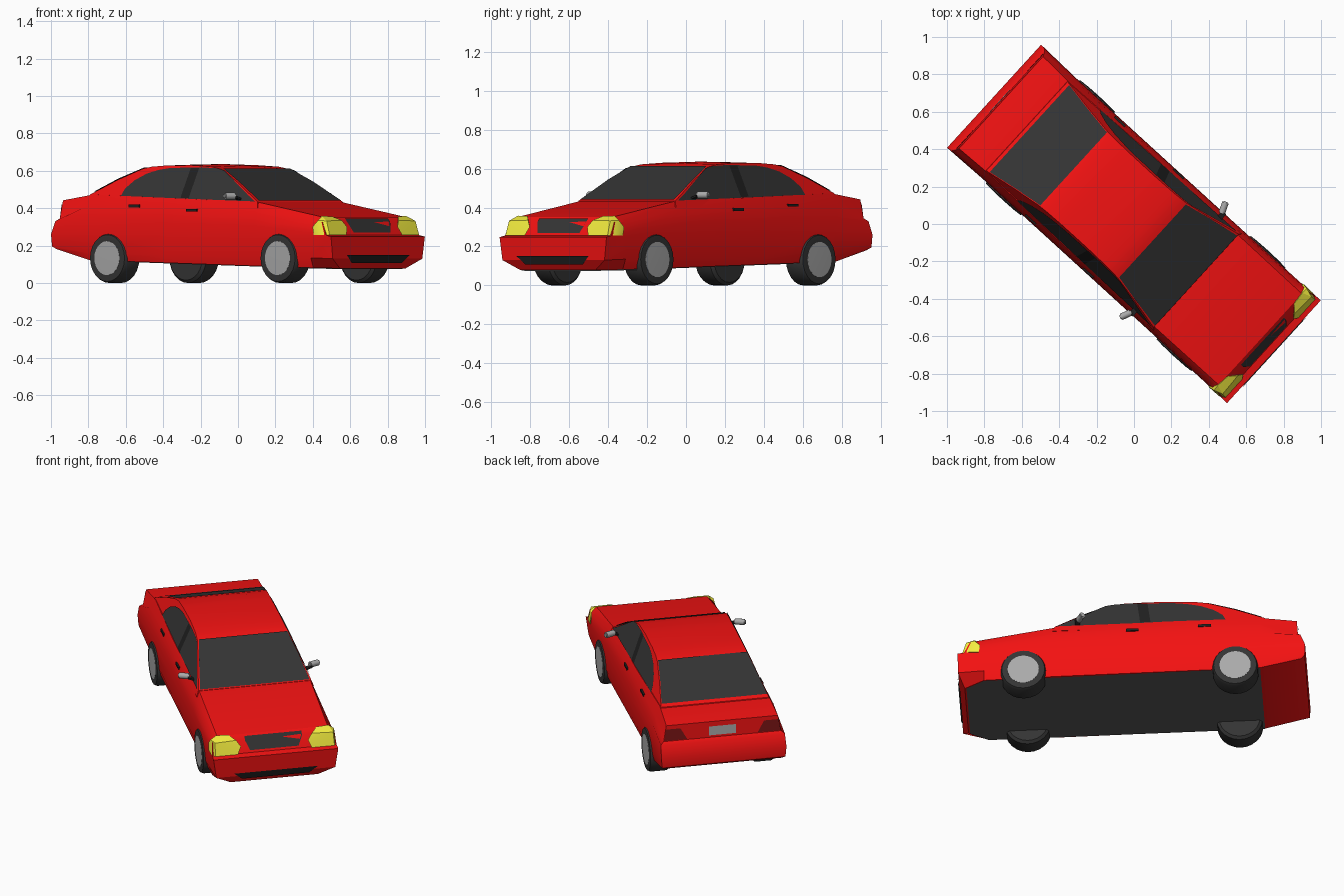
import bpy, bmesh, math
from mathutils import Matrix

if "Cube" in bpy.data.objects:
    bpy.data.objects.remove(bpy.data.objects["Cube"])

# Local axes: u = forward, v = left, z = up; the whole car is turned to face front-right
TURN = Matrix.Rotation(math.radians(-42.4), 4, 'Z')


def mat(name, r, g, b):
    m = bpy.data.materials.new(name)
    m.diffuse_color = (r, g, b, 1)
    m.use_nodes = True
    m.node_tree.nodes["Principled BSDF"].inputs["Base Color"].default_value = m.diffuse_color
    return m


RED = mat("red_paint", 0.9, 0.006, 0.006)
GLASS = mat("dark_glass", 0.035, 0.035, 0.035)
BLACK = mat("black", 0.015, 0.015, 0.015)
YELLOW = mat("lamp_yellow", 0.9, 0.85, 0.05)
TAIL = mat("tail_red", 0.2, 0.008, 0.008)
METAL = mat("metal_grey", 0.4, 0.4, 0.4)
UNDER = mat("under_grey", 0.1, 0.1, 0.1)


def finish(name, bm, material, angle=30):
    bmesh.ops.transform(bm, matrix=TURN, verts=bm.verts)
    me = bpy.data.meshes.new(name)
    bm.to_mesh(me)
    bm.free()
    me.materials.append(material)
    ob = bpy.data.objects.new(name, me)
    bpy.context.collection.objects.link(ob)
    bpy.ops.object.select_all(action='DESELECT')
    ob.select_set(True)
    bpy.context.view_layer.objects.active = ob
    bpy.ops.object.shade_smooth_by_angle(angle=math.radians(angle))
    return ob


def solid(name, verts, faces, material):
    bm = bmesh.new()
    vs = [bm.verts.new(p) for p in verts]
    for f in faces:
        bm.faces.new([vs[i] for i in f])
    bmesh.ops.recalc_face_normals(bm, faces=bm.faces)
    return finish(name, bm, material)


def panel(name, pts, material, facing):
    # single sheet whose normal points along "facing"
    bm = bmesh.new()
    f = bm.faces.new([bm.verts.new(p) for p in pts])
    f.normal_update()
    if sum(a * b for a, b in zip(f.normal, facing)) < 0:
        f.normal_flip()
    return finish(name, bm, material)


def hull(name, pts, material):
    bm = bmesh.new()
    for p in pts:
        bm.verts.new(p)
    bmesh.ops.convex_hull(bm, input=bm.verts)
    bmesh.ops.recalc_face_normals(bm, faces=bm.faces)
    return finish(name, bm, material)


# Lower body: stations from tail to nose, each running from sill to shoulder
tail = [(-.99, .35, .18), (-1.01, .368, .195), (-1.013, .373, .26),
        (-.985, .37, .33), (-.97, .35, .345), (-.963, .333, .442)]
nose = [(.975, .26, .078), (1.01, .355, .13), (1.013, .372, .248),
        (.974, .37, .256), (.943, .363, .325), (.915, .33, .352)]
middle = {
    -.75: [(.355, .122), (.364, .16), (.367, .26), (.365, .35), (.353, .42), (.325, .473)],
    -.2: [(.355, .108), (.364, .15), (.367, .26), (.365, .33), (.355, .40), (.338, .455)],
    .45: [(.355, .091), (.364, .14), (.367, .25), (.366, .31), (.357, .375), (.332, .432)],
    .86: [(.345, .081), (.364, .135), (.369, .248), (.368, .27), (.363, .325), (.33, .362)],
}
stations = [tail] + [[(u, w, z) for w, z in row] for u, row in middle.items()] + [nose]
verts, faces = [], []
for st in stations:
    verts += [(u, -w, z) for u, w, z in st] + [(u, w, z) for u, w, z in reversed(st)]
for s in range(len(stations) - 1):
    for i in range(12):
        j = (i + 1) % 12
        faces.append((s * 12 + i, s * 12 + j, s * 12 + 12 + j, s * 12 + 12 + i))
for base in (0, 12 * (len(stations) - 1)):
    for i in range(5):
        faces.append((base + i, base + i + 1, base + 10 - i, base + 11 - i))
solid("car_body", verts, faces, RED)


# Cabin: side outline spanned across the car, leaning inwards, with a crowned roof
def lean(z):
    return .335 - (z - .44) * .38


outline = [(-.80, .42), (-.775, .474), (-.6, .553), (-.44, .612), (-.38, .622), (-.28, .628),
           (-.1, .630), (.05, .622), (.13, .608), (.27, .537), (.45, .434), (.46, .40)]
n = len(outline)
verts = [(u, -lean(z), z) for u, z in outline]
verts += [(u, 0, z + (.006 if z > .615 else 0)) for u, z in outline]
verts += [(u, lean(z), z) for u, z in outline]
faces = [tuple(range(n)), tuple(range(2 * n, 3 * n))]
for k in (0, n):
    faces += [(k + i, k + (i + 1) % n, k + n + (i + 1) % n, k + n + i) for i in range(n)]
solid("cabin", verts, faces, RED)

# Front and rear glass
panel("windshield", [(.134, -.264, .613), (.134, .264, .613), (.274, .294, .543),
                     (.45, .326, .441), (.45, -.326, .441), (.274, -.294, .543)], GLASS, (1, 0, 1))
panel("rear_window", [(-.437, -.264, .618), (-.437, .264, .618), (-.602, .288, .559),
                      (-.757, .315, .488), (-.757, -.315, .488), (-.602, -.288, .559)],
      GLASS, (-1, 0, 1))

window = [(-.547, .465), (-.53, .505), (-.475, .55), (-.40, .585), (-.32, .605), (-.241, .615),
          (-.015, .619), (.10, .613), (.155, .602), (.274, .53), (.373, .47), (.435, .436)]
for s, side in ((-1, "right"), (1, "left")):
    # Side glass and the darker door pillar
    panel(side + "_side_window", [(u, s * (lean(z) + .005), z) for u, z in window],
          GLASS, (0, s, 0))
    panel(side + "_door_pillar", [(u, s * (lean(z) + .007), z) for u, z in
          [(-.11, .456), (-.05, .454), (-.03, .616), (-.09, .616)]], BLACK, (0, s, 0))
    # Headlight wrapping the front corner
    hull(side + "_headlight", [(u, s * v, z) for u, v, z in [
        (.987, .22, .257), (.987, .355, .257), (.972, .2, .3), (.957, .225, .335),
        (.963, .352, .332), (.92, .262, .356), (.913, .335, .358), (.88, .374, .30),
        (.89, .374, .256), (.915, .368, .335), (.955, .373, .256)]], YELLOW)
    # Tail light
    panel(side + "_tail_light", [(u, s * v, z) for u, v, z in [
        (-.973, .21, .35), (-.973, .346, .35), (-.969, .337, .42), (-.969, .25, .42)]],
        TAIL, (-1, 0, 0))
    # Door handles
    for u, z, w in ((-.425, .412, .352), (-.005, .39, .356)):
        bm = bmesh.new()
        bmesh.ops.create_cube(bm, size=1, matrix=Matrix.Translation((u, s * w, z)) @
                              Matrix.Diagonal((.075, .016, .014, 1)))
        finish(side + "_door_handle", bm, BLACK)
    # Door mirror
    bm = bmesh.new()
    place = (Matrix.Translation((.295, s * .388, .465)) @ Matrix.Rotation(s * .4, 4, 'Z')
             @ Matrix.Rotation(math.pi / 2, 4, 'X'))
    bmesh.ops.create_cone(bm, cap_ends=True, segments=12, radius1=.018, radius2=.018,
                          depth=.068, matrix=place)
    bmesh.ops.bevel(bm, geom=[e for e in bm.edges if any(len(f.verts) > 4 for f in e.link_faces)],
                    offset=.006, segments=2, affect='EDGES')
    finish(side + "_mirror", bm, METAL, 50)
    hull(side + "_mirror_stalk", [(.30 + a, s * v, z) for a in (0, .03)
         for v, z in ((.32, .437), (.32, .448), (.37, .455), (.37, .465))], BLACK)
    # Wheels: tyre turned from a short profile, then a hub disc
    for end, u in (("rear", -.605), ("front", .63)):
        prof = [(0, .25), (.118, .25), (.133, .265), (.133, .358), (.125, .374), (.092, .376), (0, .37)]
        for part, shape, material in (("tyre", prof, BLACK),
                                      ("hub", [(0, .368), (.091, .368), (.091, .377), (0, .379)], METAL)):
            bm = bmesh.new()
            vs = [bm.verts.new((u + r, s * v, .133)) for r, v in shape]
            es = [bm.edges.new(p) for p in zip(vs, vs[1:])]
            bmesh.ops.spin(bm, geom=vs + es, cent=(u, 0, .133), axis=(0, 1, 0),
                           angle=2 * math.pi, steps=24)
            bmesh.ops.remove_doubles(bm, verts=bm.verts, dist=.0005)
            bmesh.ops.recalc_face_normals(bm, faces=bm.faces)
            finish(f"{end}_{side}_{part}", bm, GLASS if part == "tyre" else material)

# Grille, lower intake, rear plate and underbody
panel("grille", [(.971, -.145, .270), (.971, .145, .270), (.947, .17, .325), (.930, .17, .345),
                 (.930, -.17, .345), (.947, -.17, .325)], GLASS, (1, 0, 0))
panel("lower_intake", [(1.005, -.20, .108), (1.005, .20, .108), (1.017, .25, .15),
                       (1.017, -.25, .15)], BLACK, (1, 0, 0))
panel("rear_plate", [(-.975, -.08, .36), (-.975, .08, .36), (-.971, .08, .415),
                     (-.971, -.08, .415)], METAL, (-1, 0, 0))
panel("underbody", [(u, s * w, .1 - .026 * u) for s, row in (
    (-1, [(-.75, .355), (.86, .345), (.965, .265)]), (1, [(.965, .265), (.86, .345), (-.75, .355)]))
    for u, w in row], UNDER, (0, 0, -1))
